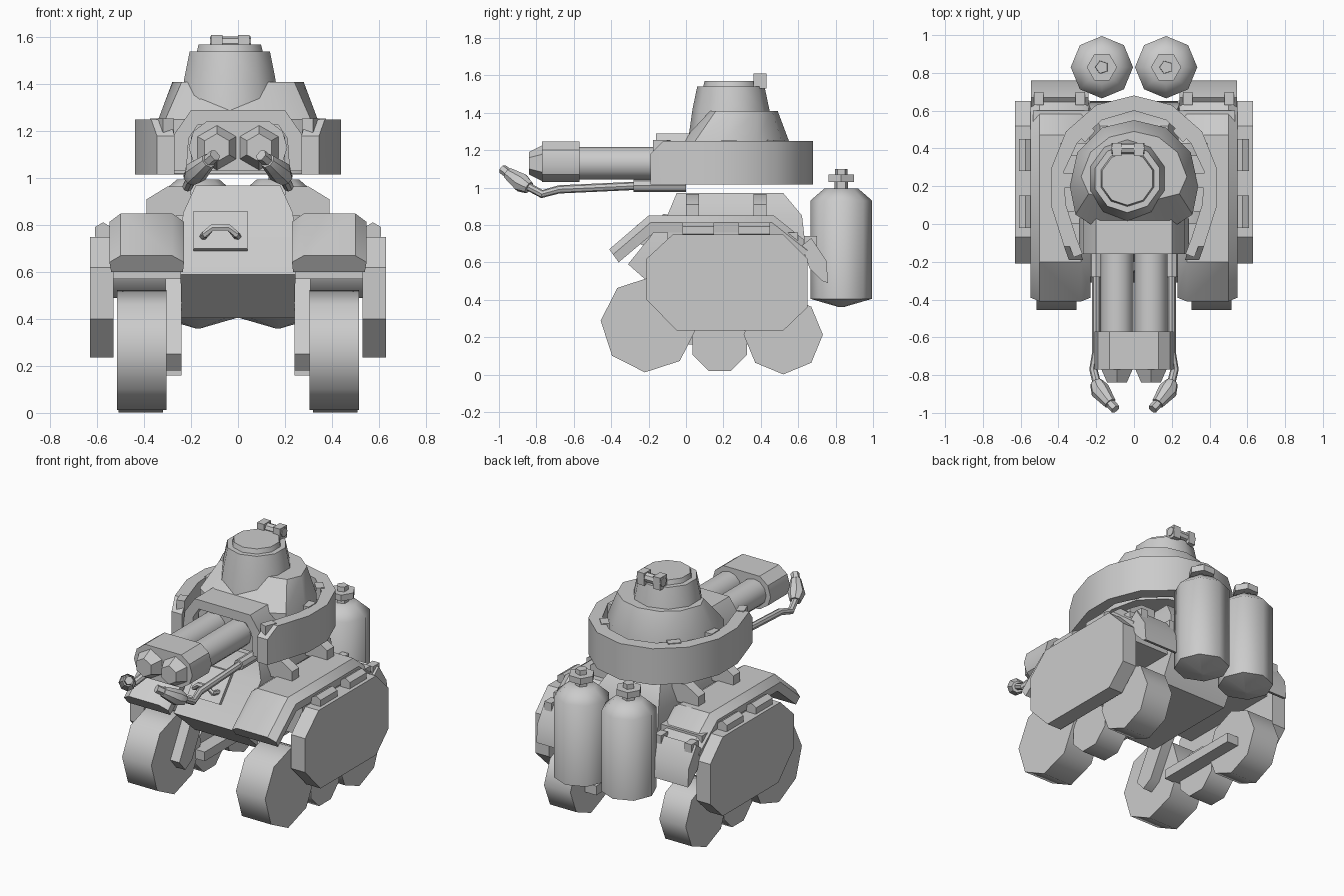
import bpy, bmesh, math
from mathutils import Vector

cube = bpy.data.objects.get("Cube")
if cube:
    bpy.data.objects.remove(cube, do_unlink=True)

grey = bpy.data.materials.new("plain_grey")
grey.use_nodes = True
grey.diffuse_color = (0.6, 0.6, 0.6, 1)
grey.node_tree.nodes["Principled BSDF"].inputs["Base Color"].default_value = (0.6, 0.6, 0.6, 1)


def loft(name, rings, mirror=False, angle=35):
    """Skin a row of equal-sized rings and cap both ends."""
    bm = bmesh.new()
    rows = [[bm.verts.new(p) for p in ring] for ring in rings]
    n = len(rows[0])
    for a, b in zip(rows, rows[1:]):
        for i in range(n):
            j = (i + 1) % n
            bm.faces.new((a[i], a[j], b[j], b[i]))
    bm.faces.new(rows[0][::-1])
    bm.faces.new(rows[-1])
    bmesh.ops.recalc_face_normals(bm, faces=bm.faces)
    mesh = bpy.data.meshes.new(name)
    bm.to_mesh(mesh)
    bm.free()
    mesh.materials.append(grey)
    ob = bpy.data.objects.new(name, mesh)
    bpy.context.collection.objects.link(ob)
    if mirror:
        mod = ob.modifiers.new("Mirror", "MIRROR")
        mod.use_mirror_merge = False
    bpy.ops.object.select_all(action="DESELECT")
    ob.select_set(True)
    bpy.context.view_layer.objects.active = ob
    bpy.ops.object.shade_smooth_by_angle(angle=math.radians(angle))
    return ob


def tube(name, path, radii, sides=8, phase=0.0, **kw):
    """Polygonal tube along a path, with one radius per point."""
    pts = [Vector(p) for p in path]
    rings = []
    for i, p in enumerate(pts):
        t = (pts[min(i + 1, len(pts) - 1)] - pts[max(i - 1, 0)]).normalized()
        u = t.cross(Vector((0, 1, 0) if abs(t.z) > 0.9 else (0, 0, 1))).normalized()
        v = u.cross(t)
        angles = [math.tau * (k + phase) / sides for k in range(sides)]
        rings.append([p + radii[i] * (math.cos(a) * u + math.sin(a) * v) for a in angles])
    return loft(name, rings, **kw)


def side_prism(name, profile, x0, x1, **kw):
    """Extrude a (y, z) profile along x."""
    return loft(name, [[(x, y, z) for y, z in profile] for x in (x0, x1)], **kw)


def front_prism(name, profile, y0, y1, **kw):
    """Extrude an (x, z) profile along y."""
    return loft(name, [[(x, y, z) for x, z in profile] for y in (y0, y1)], **kw)


def box(name, x, y, z, **kw):
    profile = [(y[0], z[0]), (y[1], z[0]), (y[1], z[1]), (y[0], z[1])]
    return side_prism(name, profile, x[0], x[1], **kw)


def both(half):
    """Complete a half outline across x = 0; the last point is on the axis."""
    return half + [(-x, y) for x, y in half[-2::-1]]


# Hull, widest at the nose line
hull = [(0.405, 0.24, -0.10, 0.55), (0.59, 0.245, -0.31, 0.65),
        (0.85, 0.235, -0.10, 0.62), (0.97, 0.18, -0.05, 0.52)]
loft("hull", [[(-x, a, z), (x, a, z), (x, b, z), (-x, b, z)] for z, x, a, b in hull])
box("sponson", (0.23, 0.535), (-0.1, 0.6), (0.57, 0.76), mirror=True)

# Wheels and suspension
for name, y, z, r, x0, x1, phase in (("front_wheel", -0.2, 0.268, 0.257, 0.305, 0.515, 0.1),
                                     ("middle_wheel", 0.18, 0.165, 0.157, 0.33, 0.5, 0.5),
                                     ("rear_wheel", 0.52, 0.213, 0.212, 0.32, 0.51, 0.0)):
    tube(name, [(x0, y, z), (x1, y, z)], (r, r), phase=phase, mirror=True, angle=50)
side_prism("suspension_arm", [(-0.26, 0.25), (-0.2, 0.18), (-0.13, 0.22), (0.08, 0.6), (-0.07, 0.6)],
           0.24, 0.31, mirror=True)
box("axle_mount", (0.24, 0.4), (0.0, 0.58), (0.16, 0.22), mirror=True)

# Side armour and its hinges
side_prism("side_panel", [(-0.21, 0.62), (-0.07, 0.75), (0.52, 0.75), (0.65, 0.62),
                          (0.65, 0.36), (0.52, 0.235), (-0.05, 0.235), (-0.21, 0.4)],
           0.53, 0.63, mirror=True)
for y in (-0.02, 0.28):
    tube("panel_hinge", [(0.575, y, 0.772), (0.575, y + 0.17, 0.772)], (0.04, 0.04), 6, 0.5, mirror=True)

# Fenders: top point, then lower edge of each station
stations = [(-0.41, 0.67, -0.36, 0.60), (-0.2, 0.85, -0.17, 0.76),
            (0.47, 0.85, 0.44, 0.76), (0.67, 0.69, 0.62, 0.62)]
rings = []
for y, z, v, w in stations:
    my, mz = y * 0.6 + v * 0.4, z * 0.6 + w * 0.4
    rings.append([(0.235, v, w), (0.23, my, mz), (0.28, y, z),
                  (0.5, y, z), (0.548, my, mz), (0.54, v, w)])
loft("fender", rings, mirror=True)
side_prism("rear_mudflap", [(0.62, 0.69), (0.67, 0.73), (0.75, 0.61), (0.76, 0.49),
                            (0.73, 0.5), (0.66, 0.57)], 0.24, 0.545, mirror=True)
for x in (0.26, 0.48):
    box("mudflap_hinge", (x, x + 0.05), (0.63, 0.7), (0.66, 0.74), mirror=True)
for y in (0.0, 0.36):
    front_prism("hull_bracket", [(0.2, 0.84), (0.39, 0.84), (0.39, 0.91), (0.3, 0.965), (0.2, 0.965)],
                y, y + 0.07, mirror=True)

# Front hatch and its handle on the sloping plate
side_prism("front_hatch", [(-0.25, 0.7), (-0.23, 0.69), (-0.08, 0.85), (-0.12, 0.86)], -0.19, 0.04)
tube("hatch_handle", [(-0.15, -0.2, 0.75), (-0.14, -0.25, 0.76), (-0.11, -0.25, 0.79),
                      (-0.04, -0.25, 0.79), (-0.01, -0.25, 0.76), (0.0, -0.2, 0.75)], [0.016] * 6, 6)

# Rear tanks
for x in (-0.17, 0.17):
    tube("rear_tank", [(x, 0.83, z) for z in (0.36, 0.405, 0.93, 0.995)],
         (0.01, 0.165, 0.165, 0.09), angle=50, phase=0)
    tube("tank_neck", [(x, 0.83, 0.98), (x, 0.83, 1.1)], (0.04, 0.035), 5)
    tube("tank_valve", [(x, 0.83, 1.03), (x, 0.83, 1.07)], (0.08, 0.08), 6)

# Turret body
low = both([(0.2, -0.02), (0.31, 0.05), (0.34, 0.2), (0.3, 0.38), (0.17, 0.51), (0, 0.55)])
high = both([(0.12, 0.13), (0.24, 0.16), (0.28, 0.25), (0.23, 0.38), (0.13, 0.46), (0, 0.49)])
loft("turret_body", [[(x, y, z) for x, y in plan]
                     for plan, z in ((low, 1.02), (low, 1.25), (high, 1.41))])

# Wraparound turret armour, open at the front
outer = both([(0.345, -0.19), (0.37, -0.12), (0.44, 0.1), (0.44, 0.29), (0.36, 0.49), (0.2, 0.63), (0, 0.68)])
inner = both([(0.27, -0.19), (0.29, -0.12), (0.36, 0.1), (0.375, 0.27), (0.3, 0.43), (0.17, 0.55), (0, 0.6)])
rings = []
for i, ((x, y), (u, v)) in enumerate(zip(outer, inner)):
    top = 1.18 if i in (0, len(outer) - 1) else 1.25
    rings.append([(u, v, 1.015), (x, y, 1.015), (x, y, top), (u, v, top)])
loft("turret_armour", rings)
for x, y, turn in ((0.25, 0.48, 0.75), (0.35, 0.23, 0.0), (0.31, -0.13, -0.35)):
    clip = box("armour_clip", (-0.025, 0.025), (-0.04, 0.04), (1.18, 1.255))
    clip.location, clip.rotation_euler.z = (x, y, 0), turn
    twin = clip.copy()
    twin.location.x, twin.rotation_euler.z = -x, -turn
    bpy.context.collection.objects.link(twin)

# Cupola with a hinged lid
tube("cupola", [(-0.035, 0.24, z) for z in (1.28, 1.42, 1.54)], (0.225, 0.205, 0.18), 10, 0.5, angle=40)
tube("cupola_lid", [(-0.035, 0.24, 1.53), (-0.035, 0.24, 1.57)], (0.15, 0.14), 10, 0.5)
for x in (-0.115, 0.0):
    box("lid_hinge", (x, x + 0.05), (0.36, 0.43), (1.53, 1.61))
tube("lid_hinge_pin", [(-0.12, 0.4, 1.575), (0.055, 0.4, 1.575)], (0.03, 0.03))

# Gun hood and mount
front_prism("gun_hood", [(-0.29, 1.03), (-0.27, 1.19), (-0.2, 1.29), (0.2, 1.29), (0.27, 1.19), (0.29, 1.03),
                         (0.22, 1.03), (0.21, 1.17), (0.17, 1.23), (-0.17, 1.23), (-0.21, 1.17), (-0.22, 1.03)],
            -0.16, 0.03)
box("gun_mount", (-0.2, 0.2), (-0.12, 0.02), (1.03, 1.24))

# Twin guns in a shared sleeve
gun = [(0.09, y, 1.13) for y in (0.0, -0.77, -0.84)]
tube("gun_barrel", gun[:2], (0.088, 0.088), 12, mirror=True)
tube("muzzle", gun[1:], (0.095, 0.06), 6, 0.5, mirror=True)
front_prism("barrel_sleeve", [(0.13, 1.03), (0.19, 1.07), (0.21, 1.13), (0.19, 1.2), (0.13, 1.245),
                              (-0.13, 1.245), (-0.19, 1.2), (-0.21, 1.13), (-0.19, 1.07), (-0.13, 1.03)],
            -0.77, -0.57)

# Side pipes with nozzles
tube("pipe_holder", [(0.2, 0.0, 1.01), (0.2, -0.28, 1.01)], (0.034, 0.034), mirror=True)
tube("feed_pipe", [(0.2, -0.25, 1.01), (0.2, -0.68, 0.99), (0.215, -0.77, 0.965), (0.19, -0.87, 1.02)],
     [0.022] * 4, mirror=True)
tube("nozzle", [(0.2, -0.84, 1.0), (0.18, -0.88, 1.025), (0.125, -0.95, 1.075)], (0.035, 0.052, 0.033),
     mirror=True)
tube("nozzle_tip", [(0.125, -0.95, 1.075), (0.098, -0.98, 1.098)], (0.026, 0.026), 6, mirror=True)
